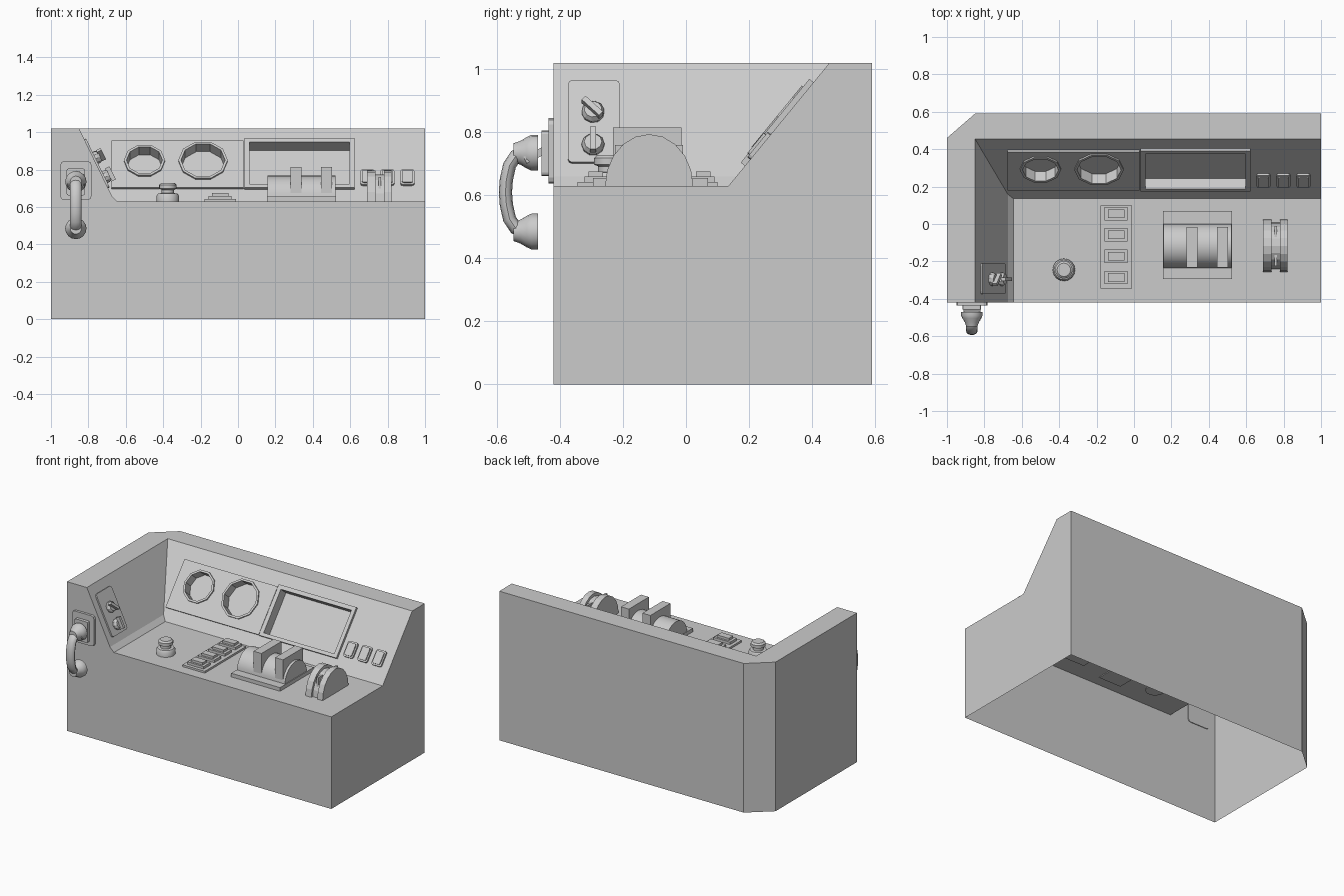
import bpy, bmesh, math
from mathutils import Matrix, Vector

if "Cube" in bpy.data.objects:
    bpy.data.objects.remove(bpy.data.objects["Cube"])

I = Matrix.Identity(4)

def finish(name, bm, M=I, smooth=False):
    bm.transform(M)
    bmesh.ops.recalc_face_normals(bm, faces=bm.faces)
    me = bpy.data.meshes.new(name)
    bm.to_mesh(me)
    bm.free()
    ob = bpy.data.objects.new(name, me)
    bpy.context.collection.objects.link(ob)
    if smooth:
        bpy.ops.object.select_all(action='DESELECT')
        ob.select_set(True)
        bpy.context.view_layer.objects.active = ob
        bpy.ops.object.shade_smooth_by_angle(angle=math.radians(35))
    return ob

def poly(name, verts, faces, M=I, smooth=False):
    bm = bmesh.new()
    vs = [bm.verts.new(v) for v in verts]
    for f in faces:
        bm.faces.new([vs[i] for i in f])
    return finish(name, bm, M, smooth)

def box(name, x, y, z, M=I, corner=0, axis=2):
    """Box from (min, max) ranges; corner rounds the edges parallel to axis."""
    bm = bmesh.new()
    bmesh.ops.create_cube(bm, size=1)
    for v in bm.verts:
        v.co = [r[0] if c < 0 else r[1] for c, r in zip(v.co, (x, y, z))]
    if corner:
        es = [e for e in bm.edges if abs((e.verts[0].co - e.verts[1].co).normalized()[axis]) > .9]
        bmesh.ops.bevel(bm, geom=es, offset=corner, segments=2, profile=.5, affect='EDGES')
    return finish(name, bm, M)

def lathe(name, prof, n, M=I, ring=False, smooth=False):
    """Revolve (radius, height) points about local z."""
    vs = [(r * math.cos(2 * math.pi * i / n), r * math.sin(2 * math.pi * i / n), h)
          for r, h in prof for i in range(n)]
    k = len(prof)
    fs = [(j * n + i, j * n + (i + 1) % n, (j + 1) % k * n + (i + 1) % n, (j + 1) % k * n + i)
          for j in range(k if ring else k - 1) for i in range(n)]
    if not ring:
        fs += [tuple(range(n)), tuple(range((k - 1) * n, k * n))]
    return poly(name, vs, fs, M, smooth)

def arch(name, x0, x1, yc, z0, ry, rz, n, smooth=False):
    """Half-ellipse profile extruded along x."""
    p = [(yc - ry * math.cos(math.pi * i / n), z0 + rz * math.sin(math.pi * i / n)) for i in range(n + 1)]
    k = n + 1
    vs = [(x, y, z) for x in (x0, x1) for y, z in p]
    fs = [(i, (i + 1) % k, k + (i + 1) % k, k + i) for i in range(k)]
    return poly(name, vs, fs + [tuple(range(k)), tuple(range(k, 2 * k))], I, smooth)

def cut(ob, cutters):
    for c in cutters:
        m = ob.modifiers.new("cut", 'BOOLEAN')
        m.operation, m.solver, m.object = 'DIFFERENCE', 'EXACT', c
    bpy.context.view_layer.update()
    dg = bpy.context.evaluated_depsgraph_get()
    me = bpy.data.meshes.new_from_object(ob.evaluated_get(dg))
    ob.modifiers.clear()
    ob.data = me

# local frames lying on the rear slope and on the left slope
SLOPE = Matrix.Translation((0, .135, .63)) @ Matrix.Rotation(math.atan2(.39, .32), 4, 'X')
up = Vector((-.175, 0, .36)).normalized()
nor = Vector((up.z, 0, -up.x))
SIDE = Matrix(((0, up.x, nor.x, -.7625), (1, 0, 0, 0), (0, up.z, nor.z, .84), (0, 0, 0, 1)))

# console shell
body = poly("console_body", [
    (-1, -.42, 0), (1, -.42, 0), (1, .59, 0), (-.85, .59, 0), (-1, .46, 0),
    (-1, -.42, 1.02), (1, .59, 1.02), (-.85, .59, 1.02), (-1, .46, 1.02),
    (-.85, -.42, 1.02), (-.85, .455, 1.02), (1, .455, 1.02),
    (-.675, -.42, .66), (-.675, .1596, .66), (-.645, -.42, .63),
    (-.645, .135, .63), (1, .135, .63), (1, -.42, .63)],
    [(0, 1, 17, 14, 12, 9, 5), (1, 2, 6, 11, 16, 17), (2, 3, 7, 6), (3, 4, 8, 7), (4, 0, 5, 8),
     (5, 9, 10, 11, 6, 7, 8), (9, 12, 13, 10), (12, 14, 15, 13), (14, 17, 16, 15),
     (15, 16, 11, 10, 13), (4, 3, 2, 1, 0)])

# plates on the rear slope, with gauge wells and screen recess cut through
gauge_panel = box("gauge_panel", (-.675, .03), (.085, .41), (-.003, .012), SLOPE)
frame = box("screen_frame", (.035, .622), (.082, .425), (-.003, .017), SLOPE)
screen_cut = box("screen_cutter", (.062, .596), (.105, .398), (-.055, .1), SLOPE)
gauge_cuts = []
for x, r in ((-.5, .11), (-.187, .132)):
    G = SLOPE @ Matrix.Translation((x, .268, 0))
    gauge_cuts.append(lathe("gauge_cutter", [(r - .014, -.045), (r - .014, .1)], 10, G))
    lathe("gauge_rim", [(r, 0), (r, .022), (r - .014, .022), (r - .014, 0)], 10, G, ring=True)
cut(body, gauge_cuts + [screen_cut])
cut(gauge_panel, gauge_cuts)
cut(frame, [screen_cut])
for c in gauge_cuts + [screen_cut]:
    bpy.data.objects.remove(c)

# open underside
bm = bmesh.new()
bm.from_mesh(body.data)
bmesh.ops.delete(bm, geom=[f for f in bm.faces if all(abs(v.co.z) < 1e-4 for v in f.verts)],
                 context='FACES_ONLY')
bm.to_mesh(body.data)
bm.free()

# three small keys right of the screen
for x in (.692, .799, .906):
    box("key_base", (x - .037, x + .037), (.108, .212), (-.003, .012), SLOPE, .012)
    box("key_cap", (x - .028, x + .028), (.118, .202), (.01, .02), SLOPE, .008)

# rotary switches on the left slope
box("switch_panel", (-.375, -.21), (-.155, .135), (-.003, .01), SIDE, .015)
for v, a in ((.02, 45), (-.095, 0)):
    K = SIDE @ Matrix.Translation((-.295, v, 0)) @ Matrix.Rotation(math.radians(a), 4, 'Z')
    lathe("switch_knob", [(.036, .005), (.036, .022), (.028, .036)], 10, K)
    box("switch_handle", (-.009, .009), (-.036, .042), (.03, .058), K)

# push button on the desk
lathe("stop_button", [(.06, .625), (.06, .66), (.052, .672), (.034, .674), (.034, .692),
                      (.047, .698), (.047, .718), (.036, .728)], 16,
      Matrix.Translation((-.375, -.245, 0)), smooth=True)

# row of four illuminated keys
box("key_row_plate", (-.18, -.01), (-.345, .1), (.625, .643))
for y in (.055, -.058, -.172, -.286):
    box("desk_key_base", (-.158, -.034), (y - .036, y + .036), (.64, .66))
    box("desk_key_cap", (-.14, -.052), (y - .023, y + .023), (.655, .676))

# twin lever quadrant
box("lever_plate", (.155, .525), (-.295, .07), (.625, .655))
arch("lever_drum", .157, .52, -.117, .65, .118, .117, 16, True)
for x in (.28, .443):
    box("lever", (x, x + .06), (-.232, -.015), (.65, .815))

# single slotted quadrant
for x0, x1 in ((.69, .735), (.78, .82)):
    arch("quadrant_cheek", x0, x1, -.117, .628, .14, .166, 10)
arch("quadrant_core", .735, .78, -.117, .628, .125, .145, 10)
box("quadrant_lever", (.75, .765), (-.225, -.01), (.64, .76))

# telephone cradle on the front
PX = -.867
box("phone_plate", (PX - .083, PX + .083), (-.437, -.415), (.637, .845), corner=.02, axis=1)
box("phone_cradle", (PX - .05, PX + .05), (-.458, -.43), (.662, .805), corner=.01, axis=1)
H = Matrix.Translation((PX, -.475, .73)) @ Matrix.Rotation(math.radians(27), 4, 'X')
box("phone_hook", (-.045, .045), (-.04, .04), (-.012, .012), H)

# handset: two cups joined by a curved grip
TO_FRONT = Matrix.Rotation(math.radians(90), 4, 'X')
for z, s, n in ((.735, 1, "earpiece"), (.485, -1, "mouthpiece")):
    lathe("handset_" + n, [(.057, 0), (.057, .02), (.05, .035), (.038, .055), (.03, .078)], 16,
          Matrix.Translation((PX, -.47, z)) @ TO_FRONT, smooth=True)

path = [(-.515, .735), (-.54, .725), (-.56, .695), (-.57, .65), (-.573, .61),
        (-.57, .57), (-.56, .525), (-.54, .495), (-.515, .485)]
vs, fs, n = [], [], 12
for i, (y, z) in enumerate(path):
    a, b = path[max(i - 1, 0)], path[min(i + 1, len(path) - 1)]
    d = Vector((b[0] - a[0], b[1] - a[1])).normalized()
    for k in range(n):
        t = 2 * math.pi * k / n
        q = .021 * math.sin(t)
        vs.append((PX + .031 * math.cos(t), y + d.y * q, z - d.x * q))
for i in range(len(path) - 1):
    fs += [(i * n + k, i * n + (k + 1) % n, (i + 1) * n + (k + 1) % n, (i + 1) * n + k) for k in range(n)]
fs += [tuple(range(n)), tuple(range(len(vs) - n, len(vs)))]
poly("handset_grip", vs, fs, smooth=True)
